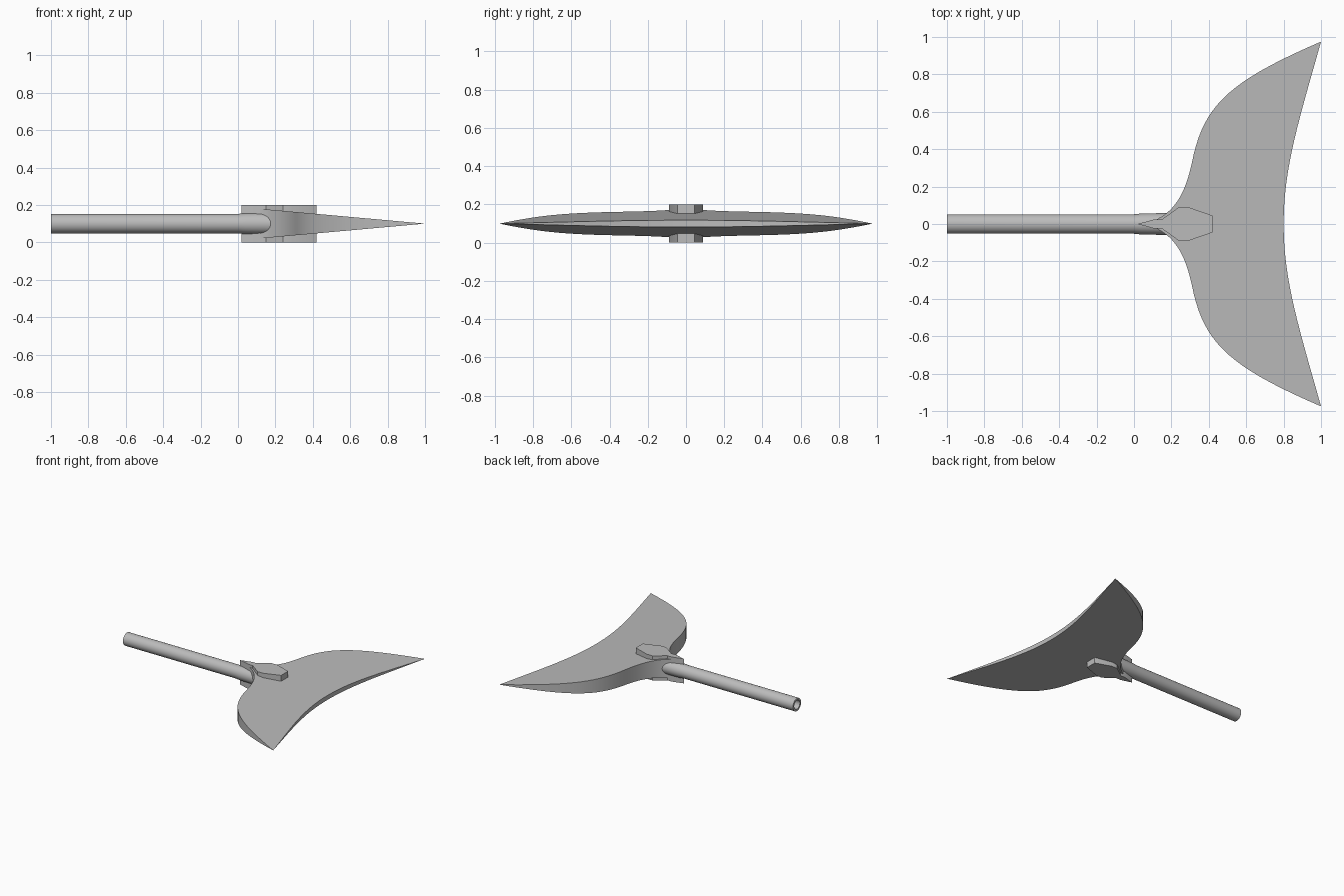
import bpy, bmesh, math
from mathutils import Vector
from mathutils.geometry import interpolate_bezier

cube = bpy.data.objects.get("Cube")
if cube:
    bpy.data.objects.remove(cube)

MID = 0.1  # height of the symmetry plane

steel = bpy.data.materials.new("grey steel")
steel.use_nodes = True
GREY = (0.5, 0.5, 0.5, 1)
steel.diffuse_color = GREY
steel.node_tree.nodes["Principled BSDF"].inputs["Base Color"].default_value = GREY


def finish(name, bm):
    bmesh.ops.remove_doubles(bm, verts=bm.verts, dist=0.0002)
    bmesh.ops.recalc_face_normals(bm, faces=bm.faces)
    mesh = bpy.data.meshes.new(name)
    bm.to_mesh(mesh)
    bm.free()
    mesh.materials.append(steel)
    obj = bpy.data.objects.new(name, mesh)
    bpy.context.collection.objects.link(obj)
    bpy.ops.object.select_all(action="DESELECT")
    obj.select_set(True)
    bpy.context.view_layer.objects.active = obj
    bpy.ops.object.shade_smooth_by_angle(angle=math.radians(30))


def slab(name, outline, half_height):
    """Closed plan outline thickened about the middle plane."""
    bm = bmesh.new()
    top = [bm.verts.new((x, y, MID + half_height(x))) for x, y in outline]
    low = [bm.verts.new((x, y, MID - half_height(x))) for x, y in outline]
    bm.faces.new(top)
    bm.faces.new(low[::-1])
    n = len(outline)
    for i in range(n):
        j = (i + 1) % n
        bm.faces.new((top[i], low[i], low[j], top[j]))
    finish(name, bm)


def bezier(a, b, c, d, count=20):
    pts = interpolate_bezier(*[Vector((*p, 0)) for p in (a, b, c, d)], count)
    return [(p.x, p.y) for p in pts]


def mirrored(half):
    """Add the -y side to an outline that runs from the back to the front."""
    return half + [(x, -y) for x, y in reversed(half) if abs(y) > 0.0001]


# Wedge-shaped crescent blade
tip = (1, 0.975)
waist = (0.31, 0.33)
back = bezier((0.11, 0.02), (0.23, 0.07), (0.28, 0.19), waist)
back += bezier(waist, (0.37, 0.63), (0.5, 0.76), tip)[1:]
edge = bezier(tip, (0.88, 0.55), (0.8, 0.3), (0.8, 0))[1:]
slab("blade", mirrored(back + edge), lambda x: 0.08 * (1 - x) / 0.89)

# Faceted socket block through the blade
block = [(0.02, 0), (0.11, 0.025), (0.15, 0.025), (0.24, 0.09), (0.29, 0.09), (0.42, 0.045)]
slab("socket_block", mirrored(block), lambda x: MID)

# Hollow shaft with a slight flare at the socket
bm = bmesh.new()
profile = [(-1, 0.036), (-1, 0.052), (0, 0.052), (0.04, 0.056), (0.2, 0.059), (0.2, 0.036)]
ring = [bm.verts.new((x, 0, MID + r)) for x, r in profile]
edges = [bm.edges.new((ring[i - 1], ring[i])) for i in range(len(ring))]
bmesh.ops.spin(bm, geom=ring + edges, cent=(0, 0, MID), axis=(1, 0, 0),
               angle=math.tau, steps=32)
finish("shaft", bm)
